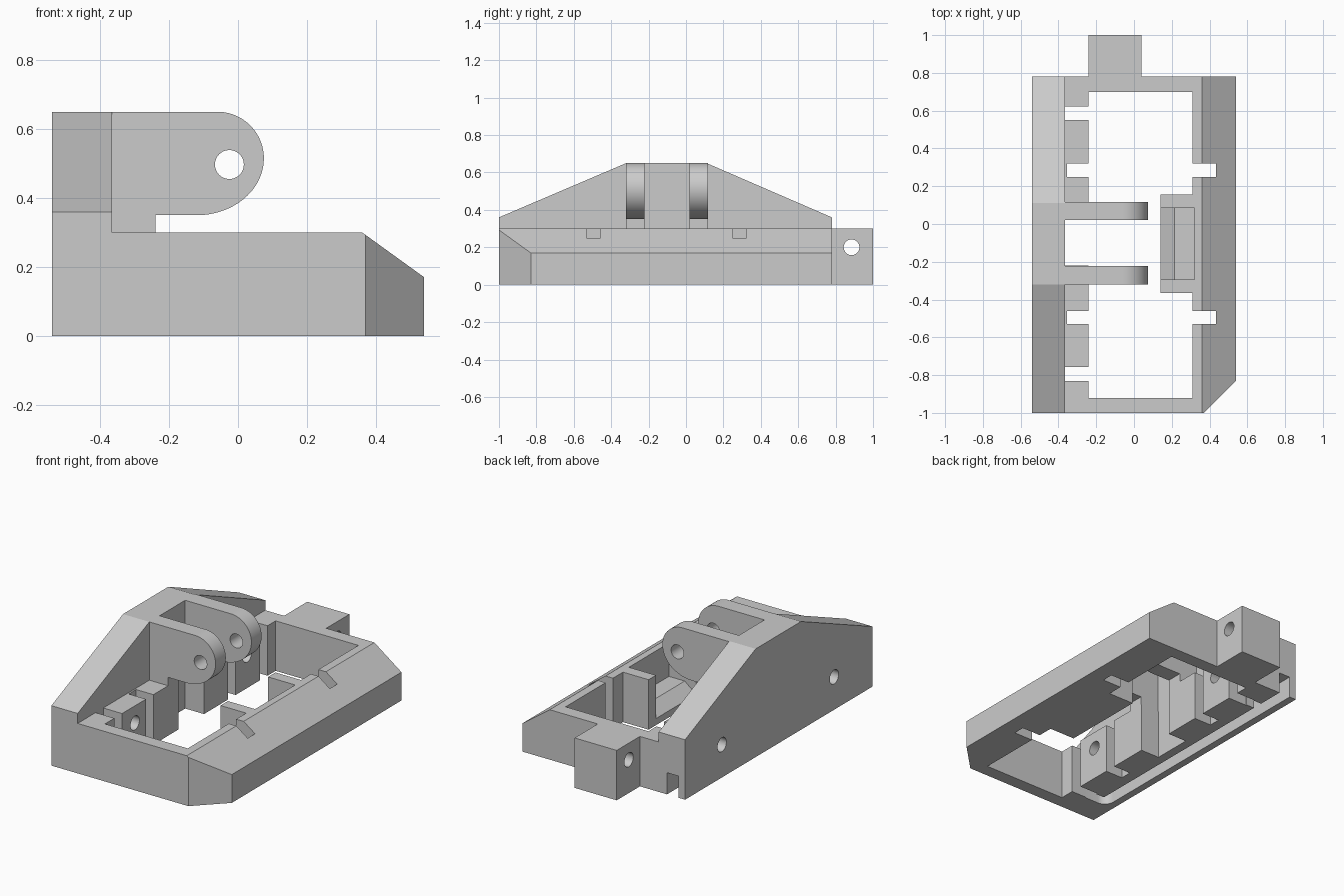
import bpy
import bmesh
import math
from mathutils import Vector

cube = bpy.data.objects.get("Cube")
if cube:
    bpy.data.objects.remove(cube, do_unlink=True)

grey = bpy.data.materials.new("light_grey")
grey.use_nodes = True
colour = (0.6, 0.6, 0.6, 1)
grey.diffuse_color = colour
grey.node_tree.nodes["Principled BSDF"].inputs["Base Color"].default_value = colour


def prism(name, points, axis, low, high):
    """Extrude a 2D outline along an axis; the outline uses the other two axes in order."""
    def place(p, d):
        co = list(p)
        co.insert("xyz".index(axis), d)
        return Vector(co)
    bm = bmesh.new()
    ends = [[bm.verts.new(place(p, d)) for p in points] for d in (low, high)]
    for ring in ends:
        bm.faces.new(ring)
    n = len(points)
    for i in range(n):
        j = (i + 1) % n
        bm.faces.new((ends[0][i], ends[0][j], ends[1][j], ends[1][i]))
    bmesh.ops.recalc_face_normals(bm, faces=bm.faces)
    mesh = bpy.data.meshes.new(name)
    bm.to_mesh(mesh)
    bm.free()
    mesh.materials.append(grey)
    obj = bpy.data.objects.new(name, mesh)
    bpy.context.collection.objects.link(obj)
    return obj


def box(name, x, y, z):
    return prism(name, [(x[0], y[0]), (x[1], y[0]), (x[1], y[1]), (x[0], y[1])], "z", *z)


def arc(cx, cz, rx, rz, start, end, steps=24):
    angles = [math.radians(start + (end - start) * i / steps) for i in range(steps + 1)]
    return [(cx + rx * math.cos(a), cz + rz * math.sin(a)) for a in angles]


def bore(axis, centre, low, high):
    return prism("cutter", arc(*centre, 0.042, 0.042, 0, 348.75, 31), axis, low, high)


def cut(obj, cutters):
    """Subtract each cutter, then remove it."""
    bpy.ops.object.select_all(action="DESELECT")
    bpy.context.view_layer.objects.active = obj
    obj.select_set(True)
    for cutter in cutters:
        cutter.hide_render = True
        mod = obj.modifiers.new("cut", "BOOLEAN")
        mod.operation = "DIFFERENCE"
        mod.solver = "EXACT"
        mod.object = cutter
        bpy.ops.object.modifier_apply(modifier=mod.name)
        bpy.data.objects.remove(cutter, do_unlink=True)


def smooth(obj):
    bpy.ops.object.select_all(action="DESELECT")
    bpy.context.view_layer.objects.active = obj
    obj.select_set(True)
    bpy.ops.object.shade_smooth_by_angle(angle=math.radians(30))


# Frame with a bevelled long side
frame = prism("base_frame", [(-0.54, 0), (0.54, 0), (0.54, 0.17), (0.36, 0.3), (-0.54, 0.3)],
              "y", -1, 0.78)
through = (-0.1, 0.4)
cutters = [
    prism("cutter", [(0.27, -1.1), (0.7, -1.1), (0.7, -0.67)], "z", *through),
    box("cutter", (-0.24, 0.31), (-0.92, 0.70), through),
    # bay between the two arms
    box("cutter", (-0.365, -0.2), (-0.22, 0.02), through),
    # pocket behind the bracket
    box("cutter", (0.28, 0.32), (-0.295, 0.085), (0.1, 0.4)),
]
# Slots through the side rails
for y in (-0.83, 0.55):
    cutters.append(box("cutter", (-0.365, -0.2), (y, y + 0.073), through))
for y in (-0.53, 0.25):
    cutters.append(box("cutter", (-0.355, 0.435), (y, y + 0.07), through))
# Cable channel under the tall wall, with a rounded front corner
channel = [(-0.42, 0.9), (-0.42, -0.765), (-0.34, -0.765), (-0.34, -0.835)]
channel += arc(-0.435, -0.775, 0.06, 0.06, 270, 180, 8) + [(-0.495, 0.9)]
cutters.append(prism("cutter", channel, "z", -0.1, 0.13))
cutters.append(box("cutter", (-0.43, -0.34), (0.555, 0.618), (-0.1, 0.13)))
# Screw holes through the wall and blocks
for y in (-0.635, 0.43):
    cutters.append(bore("x", (y, 0.197), -0.7, -0.1))
cut(frame, cutters)
smooth(frame)

# Tall wall with sloping ends
prism("tall_wall", [(-1, 0.3), (-1, 0.36), (-0.32, 0.65), (0.11, 0.65), (0.78, 0.36), (0.78, 0.3)],
      "x", -0.54, -0.365)

# Pair of pivot arms
arm_outline = [(-0.365, 0.3), (-0.24, 0.3), (-0.24, 0.35)]
arm_outline += arc(-0.12, 0.515, 0.195, 0.165, 270, 360)
arm_outline += arc(-0.06, 0.515, 0.135, 0.135, 0, 90)[1:] + [(-0.365, 0.65)]
for name, y in (("front_arm", -0.32), ("back_arm", 0.02)):
    arm = prism(name, arm_outline, "y", y, y + 0.097)
    cut(arm, [bore("y", (-0.025, 0.497), y - 0.1, y + 0.2)])
    smooth(arm)

# Rear lug with a cross hole
lug = box("rear_lug", (-0.24, 0.04), (0.78, 1), (0, 0.3))
cut(lug, [bore("x", (0.885, 0.2), -0.4, 0.2)])
smooth(lug)

# Bracket on the bevelled side
for name, y in (("bracket_front", -0.365), ("bracket_back", 0.085)):
    box(name, (0.14, 0.31), (y, y + 0.07), (0, 0.3))
prism("bracket_floor", [(0.14, 0), (0.31, 0), (0.31, 0.1), (0.215, 0.1), (0.14, 0.04)],
      "y", -0.295, 0.085)
